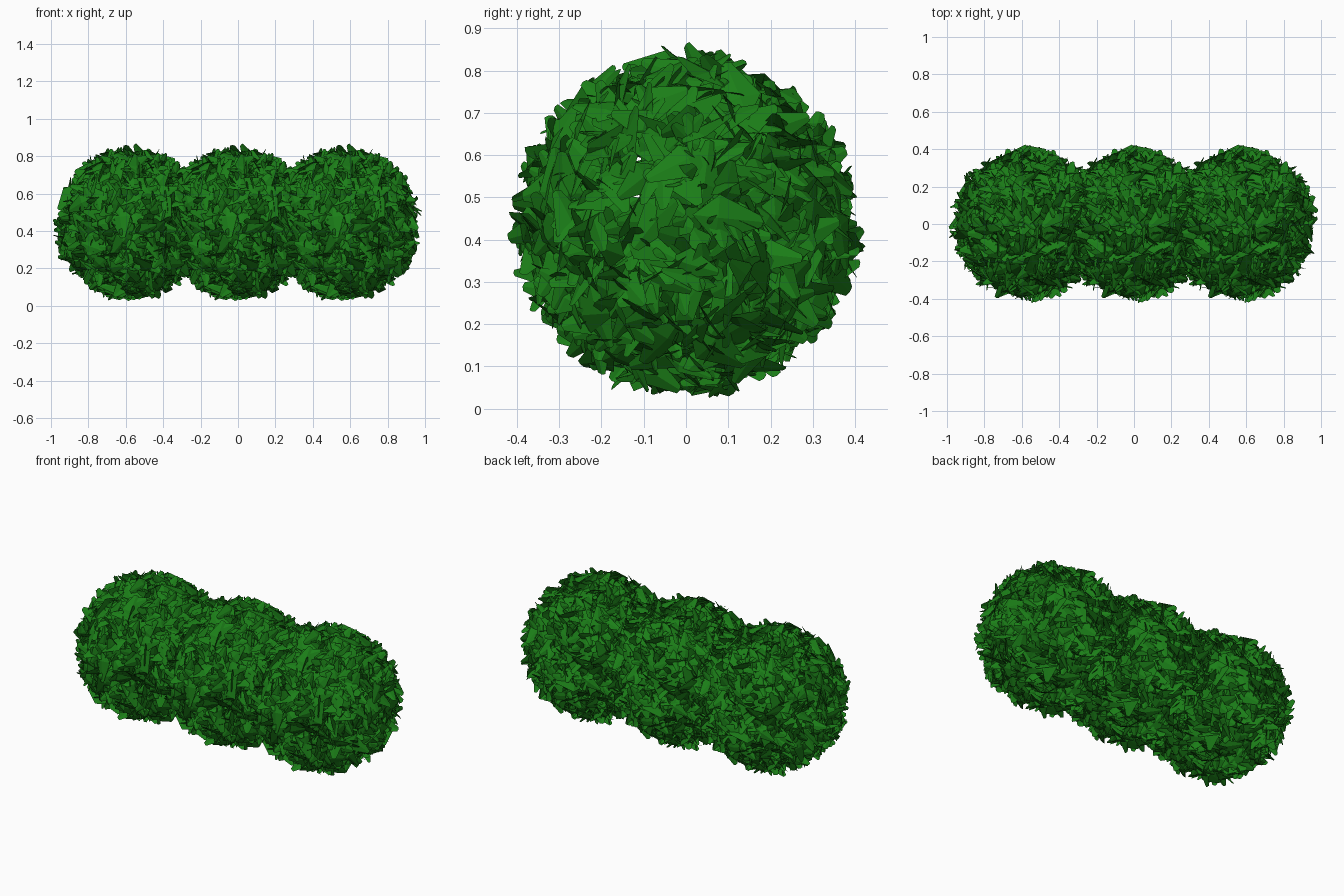
import bpy, math, random
from mathutils import Vector

if "Cube" in bpy.data.objects:
    bpy.data.objects.remove(bpy.data.objects["Cube"])

random.seed(5)
LEAVES = 1300
CENTRE_Z = 0.435
REACH = 0.435          # radius of the outermost leaf tips

green = bpy.data.materials.new("leaf_green")
green.diffuse_color = (0.011, 0.21, 0.009, 1)
green.use_nodes = True
green.node_tree.nodes["Principled BSDF"].inputs["Base Color"].default_value = green.diffuse_color


def add_leaf(verts, faces, tip, along, side, length, width):
    """Folded, blunt-tipped leaf ending at tip."""
    up = along.cross(side)
    base = tip - along * length
    mid = base + along * length * 0.35
    i = len(verts)
    verts += [base, mid + up * width * 0.12, tip,
              mid + side * width / 2, tip + side * width * 0.12 - along * length * 0.02,
              mid - side * width / 2, tip - side * width * 0.12 - along * length * 0.02]
    faces += [(i, i + 3, i + 1), (i + 1, i + 3, i + 4, i + 2),
              (i, i + 1, i + 5), (i + 1, i + 2, i + 6, i + 5)]


# One ball of leaves, spread evenly over a sphere with random lean and roll
verts, faces = [], []
for k in range(LEAVES):
    z = 1 - 2 * (k + 0.5) / LEAVES
    r, a = math.sqrt(1 - z * z), k * 2.399963
    normal = Vector((r * math.cos(a), r * math.sin(a), z))
    rnd = Vector([random.gauss(0, 1) for _ in range(3)])
    tangent = (rnd - normal * rnd.dot(normal)).normalized()
    lean = math.radians(random.uniform(15, 65))
    along = normal * math.sin(lean) + tangent * math.cos(lean)
    flat = normal.cross(tangent)
    roll = random.gauss(0, 0.7)
    side = flat * math.cos(roll) + along.cross(flat) * math.sin(roll)
    length = random.uniform(0.12, 0.18)
    # steep leaves stick out furthest
    poke = 0.045 * (math.sin(lean) - 0.9)
    tip = normal * (REACH + poke - random.uniform(0, 0.055))
    add_leaf(verts, faces, tip, along, side, length, length * random.uniform(0.5, 0.65))

mesh = bpy.data.meshes.new("leaf_ball")
mesh.from_pydata(verts, [], faces)
mesh.materials.append(green)

# Three balls in a row make the hedge
for name, x in (("left", -0.57), ("middle", 0), ("right", 0.57)):
    ball = bpy.data.objects.new(name + "_leaf_ball", mesh)
    ball.location = (x, 0, CENTRE_Z)
    bpy.context.collection.objects.link(ball)
